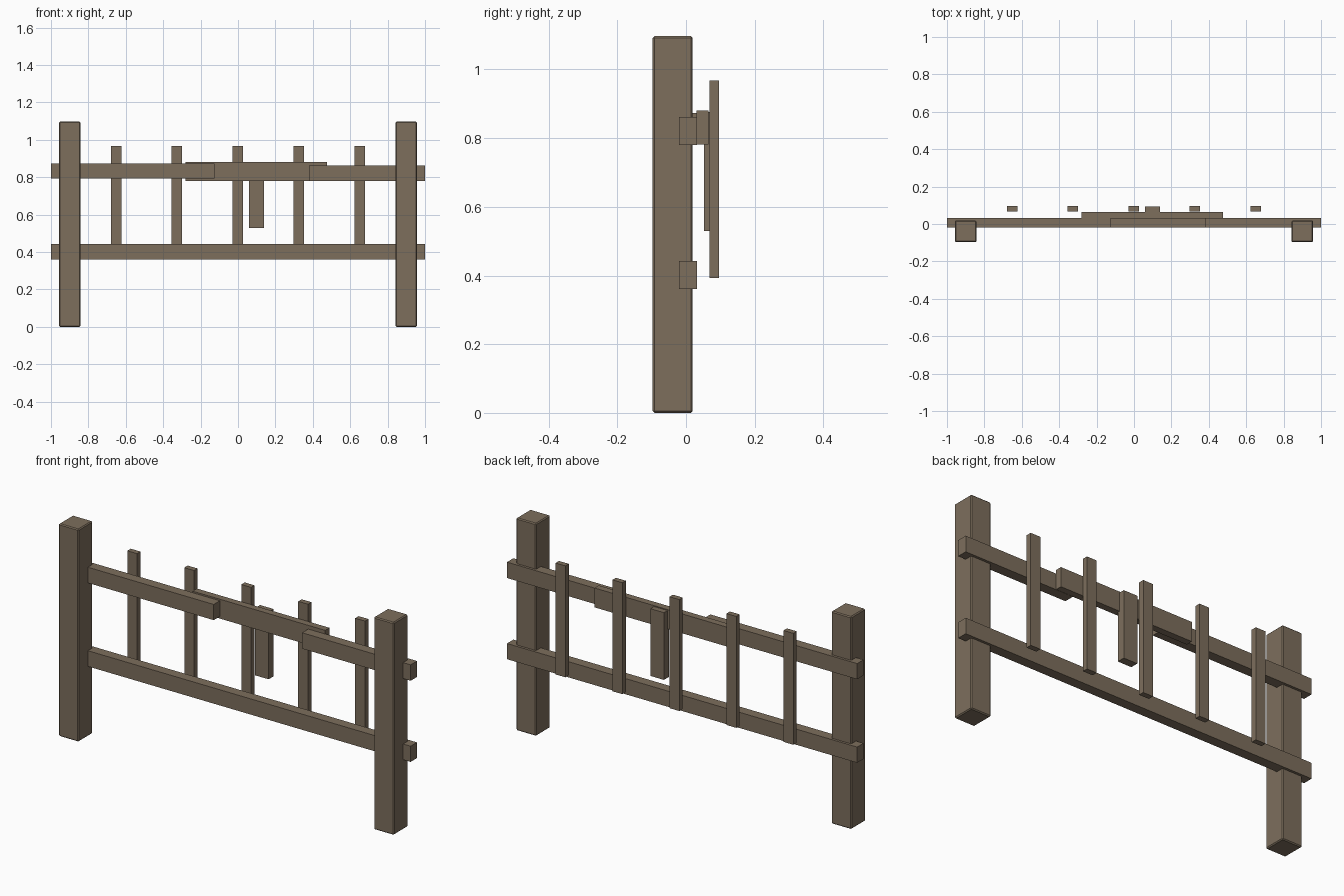
import bpy
import bmesh

if "Cube" in bpy.data.objects:
    bpy.data.objects.remove(bpy.data.objects["Cube"])

wood = bpy.data.materials.new("weathered_wood")
wood.diffuse_color = (0.205, 0.157, 0.108, 1)
wood.use_nodes = True
wood.node_tree.nodes["Principled BSDF"].inputs["Base Color"].default_value = wood.diffuse_color


def beam(name, x, y, z, bevel=0.0):
    """Box spanning the (min, max) range on each axis, with optional chamfer."""
    bm = bmesh.new()
    bmesh.ops.create_cube(bm, size=1)
    for v in bm.verts:
        v.co = [(r[0] + r[1]) / 2 + c * (r[1] - r[0]) for r, c in zip((x, y, z), v.co)]
    if bevel:
        bmesh.ops.bevel(bm, geom=bm.edges[:], offset=bevel, segments=1, affect='EDGES')
    mesh = bpy.data.meshes.new(name)
    bm.to_mesh(mesh)
    bm.free()
    mesh.materials.append(wood)
    ob = bpy.data.objects.new(name, mesh)
    bpy.context.collection.objects.link(ob)
    return ob


# Chamfered end posts
for side, cx in (("left", -0.9), ("right", 0.9)):
    beam(f"{side}_post", (cx - 0.057, cx + 0.057), (-0.097, 0.019), (0, 1.097), 0.005)

# Lower rail and the broken upper rail
RAIL_Y = (-0.02, 0.032)
beam("lower_rail", (-1, 1), RAIL_Y, (0.361, 0.442))
beam("upper_rail_left", (-1, -0.125), RAIL_Y, (0.792, 0.873))
beam("upper_rail_right", (0.38, 1), RAIL_Y, (0.78, 0.862))

# Repair board bridging the gap, and the short slat hanging from it
beam("repair_board", (-0.28, 0.477), (0.03, 0.065), (0.781, 0.881))
beam("short_slat", (0.06, 0.138), (0.053, 0.094), (0.529, 0.876))

# Upright pickets
for i in range(5):
    cx = -0.652 + 0.3255 * i
    beam(f"picket_{i + 1}", (cx - 0.028, cx + 0.028), (0.068, 0.096), (0.393, 0.968))
